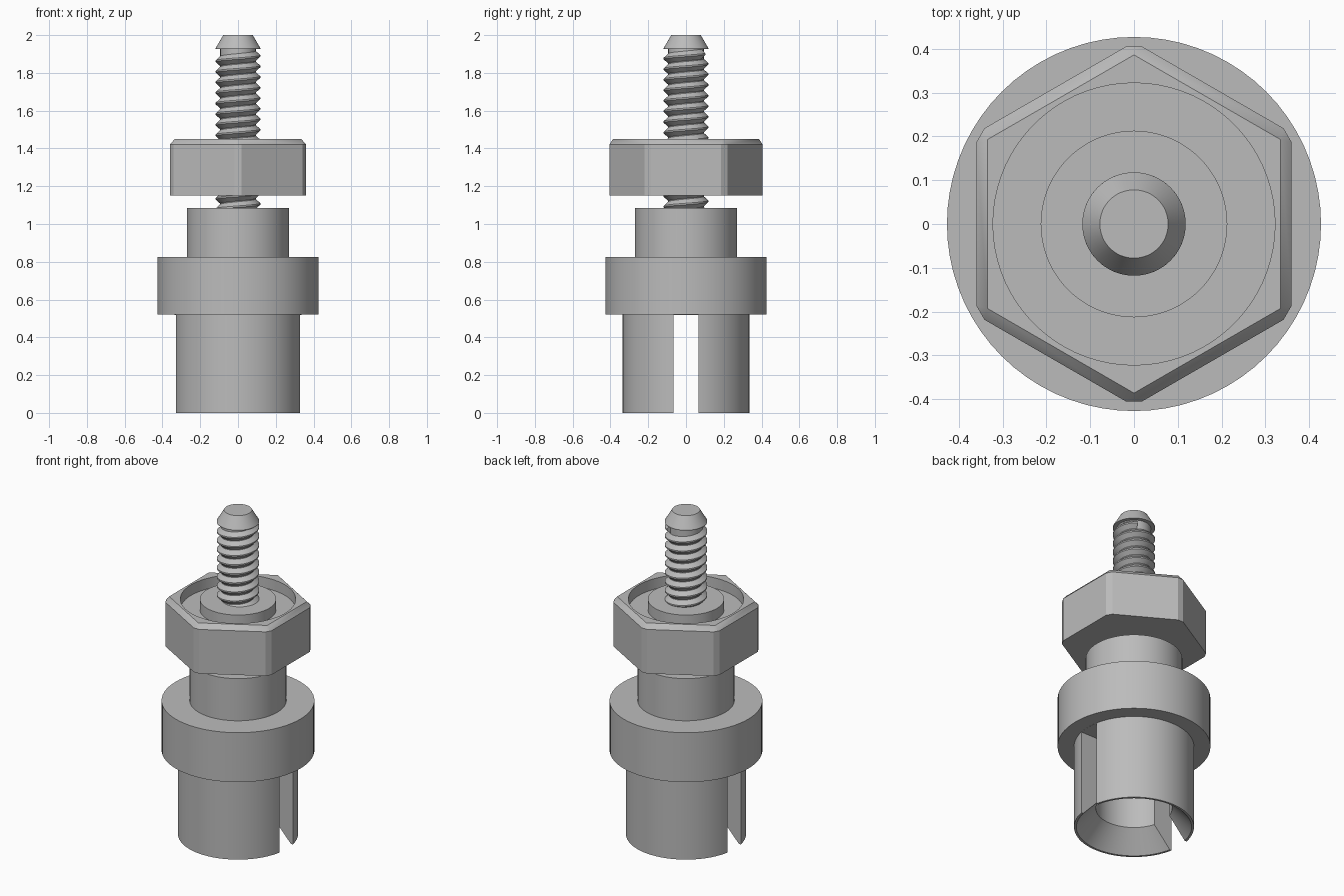
import bpy, bmesh, math
from math import cos, sin, pi

cube = bpy.data.objects.get("Cube")
if cube:
    bpy.data.objects.remove(cube, do_unlink=True)

grey = bpy.data.materials.new("grey metal")
grey.use_nodes = True
tone = (0.5, 0.5, 0.5, 1)
grey.diffuse_color = tone
grey.node_tree.nodes["Principled BSDF"].inputs["Base Color"].default_value = tone


def finish(name, bm, smooth=True):
    bmesh.ops.recalc_face_normals(bm, faces=bm.faces)
    mesh = bpy.data.meshes.new(name)
    bm.to_mesh(mesh)
    bm.free()
    obj = bpy.data.objects.new(name, mesh)
    bpy.context.collection.objects.link(obj)
    mesh.materials.append(grey)
    activate(obj)
    if smooth:
        bpy.ops.object.shade_smooth_by_angle(angle=math.radians(25))
    return obj


def activate(obj):
    bpy.ops.object.select_all(action='DESELECT')
    obj.select_set(True)
    bpy.context.view_layer.objects.active = obj


def lathe(name, profile, closed=False, segments=72):
    """Turn an (r, z) profile about z; open profiles get flat end caps."""
    bm = bmesh.new()
    rings = [[bm.verts.new((r * cos(2 * pi * i / segments), r * sin(2 * pi * i / segments), z))
              for i in range(segments)] for r, z in profile]
    pairs = list(zip(rings, rings[1:]))
    if closed:
        pairs.append((rings[-1], rings[0]))
    else:
        bm.faces.new(rings[0])
        bm.faces.new(rings[-1])
    for a, b in pairs:
        for i in range(segments):
            j = (i + 1) % segments
            bm.faces.new((a[i], a[j], b[j], b[i]))
    return finish(name, bm)


def cut(obj, cutter):
    cutter.hide_render = True
    activate(obj)
    mod = obj.modifiers.new("cut", 'BOOLEAN')
    mod.operation = 'DIFFERENCE'
    mod.solver = 'EXACT'
    mod.object = cutter
    bpy.ops.object.modifier_apply(modifier=mod.name)
    bpy.data.objects.remove(cutter, do_unlink=True)
    bpy.ops.object.shade_smooth_by_angle(angle=math.radians(25))


# Stepped body with a bore that flares at the open bottom
body = lathe("stepped_body", [
    (0.213, 0.52), (0.213, 0.12), (0.322, 0), (0.335, 0), (0.335, 0.52),
    (0.427, 0.52), (0.427, 0.825), (0.27, 0.825), (0.27, 1.085)])

# Slot across the lower sleeve
bm = bmesh.new()
bmesh.ops.create_cube(bm, size=1)
bmesh.ops.scale(bm, vec=(1, 0.13, 0.619), verts=bm.verts)
bmesh.ops.translate(bm, vec=(0, 0, 0.21), verts=bm.verts)
cut(body, finish("slot_cutter", bm, False))

# Hexagonal nut: trimmed corners below, sharp smaller hexagon on top
bm = bmesh.new()
apothem, trim = 0.36, 0.0215
half = apothem * math.tan(pi / 6) - 2 * trim
for k in range(6):
    a = k * pi / 3
    for side in (-half - trim, half + trim):
        x = apothem * cos(a) - side * sin(a)
        y = apothem * sin(a) + side * cos(a)
        for z in (1.15, 1.422):
            bm.verts.new((x, y, z))
    c = a + pi / 6
    bm.verts.new((0.386 * cos(c), 0.386 * sin(c), 1.45))
bmesh.ops.convex_hull(bm, input=bm.verts)
bmesh.ops.dissolve_limit(bm, angle_limit=0.01, verts=bm.verts, edges=bm.edges)
nut = finish("hex_nut", bm, False)

# Ring recess in the nut top, leaving a central boss
cut(nut, lathe("recess_cutter", [(0.213, 1.385), (0.322, 1.385), (0.322, 1.5), (0.213, 1.5)], True))

# Stud core with tapered tip
lathe("stud_core", [(0.094, 1.05), (0.094, 1.926), (0.118, 1.926), (0.118, 1.932), (0.078, 2)])

# Helical thread ridge
bm = bmesh.new()
pitch, steps, start, end = 0.056, 48, 1.05, 1.9
section = [(0.092, -0.028), (0.118, -0.004), (0.118, 0.004), (0.092, 0.028)]
previous = None
for i in range(int((end - start) / pitch * steps) + 1):
    a = 2 * pi * i / steps
    z = start + pitch * i / steps
    row = [bm.verts.new((r * cos(a), r * sin(a), z + dz)) for r, dz in section]
    if previous:
        for k in range(4):
            n = (k + 1) % 4
            bm.faces.new((previous[k], previous[n], row[n], row[k]))
    else:
        bm.faces.new(row)
    previous = row
bm.faces.new(previous)
finish("stud_thread", bm)
